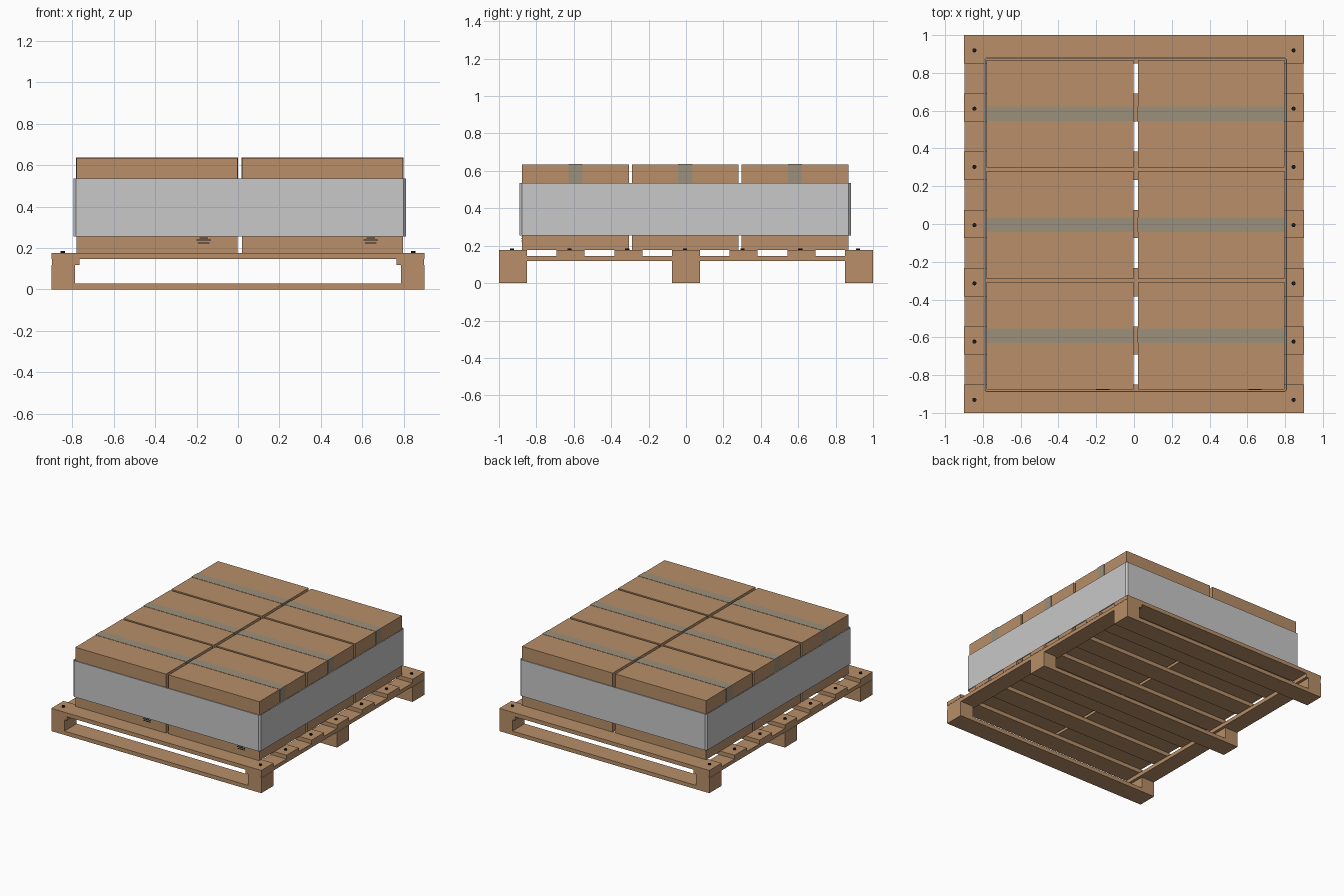
import bpy, bmesh, math

if "Cube" in bpy.data.objects:
    bpy.data.objects.remove(bpy.data.objects["Cube"])


def material(name, rgb):
    m = bpy.data.materials.new(name)
    m.diffuse_color = (*rgb, 1)
    m.use_nodes = True
    m.node_tree.nodes["Principled BSDF"].inputs["Base Color"].default_value = m.diffuse_color
    return m


CARD = material("cardboard_and_wood", (0.48, 0.275, 0.14))
TAPE = material("packing_tape", (0.335, 0.28, 0.2))
WRAP = material("grey_wrap", (0.58, 0.58, 0.58))
DARK = material("dark_metal_and_ink", (0.012, 0.012, 0.012))


def finish(name, bm, mat):
    bmesh.ops.recalc_face_normals(bm, faces=bm.faces)
    me = bpy.data.meshes.new(name)
    bm.to_mesh(me)
    bm.free()
    me.materials.append(mat)
    ob = bpy.data.objects.new(name, me)
    bpy.context.collection.objects.link(ob)
    return ob


def box(name, x0, x1, y0, y1, z0, z1, mat=CARD):
    bm = bmesh.new()
    bmesh.ops.create_cube(bm, size=1)
    for v in bm.verts:
        v.co = (x1 if v.co.x > 0 else x0,
                y1 if v.co.y > 0 else y0,
                z1 if v.co.z > 0 else z0)
    return finish(name, bm, mat)


# Pallet: bottom runners and end blocks
for y in (-0.925, 0, 0.925):
    box("bottom_runner", -0.9, 0.9, y - 0.075, y + 0.075, 0, 0.03)
    for s in (-1, 1):
        a, b = sorted((s * 0.787, s * 0.9))
        box("pallet_block", a, b, y - 0.075, y + 0.075, 0.03, 0.117)

# Pallet: side stringers
for s in (-1, 1):
    a, b = sorted((s * 0.765, s * 0.898))
    box("side_stringer", a, b, -1, 1, 0.117, 0.146)

# Pallet: seven deck boards with a nail at each end
for i in range(7):
    y = -0.925 + i * 0.925 / 3
    box("deck_board", -0.9, 0.9, y - 0.075, y + 0.075, 0.146, 0.176)
    for x in (-0.845, 0.845):
        bm = bmesh.new()
        bmesh.ops.create_cone(bm, cap_ends=True, segments=10, radius1=0.011,
                              radius2=0.011, depth=0.012)
        bmesh.ops.translate(bm, verts=bm.verts, vec=(x, y - 0.006, 0.179))
        finish("nail", bm, DARK)

# Cartons with a band of tape folded over the top and both ends
TOP, BASE, T = 0.634, 0.177, 0.002
for x0, x1 in ((-0.78, -0.003), (0.02, 0.797)):
    for y0 in (-0.877, -0.29, 0.298):
        y1 = y0 + 0.571
        yc = (y0 + y1) / 2
        box("carton", x0, x1, y0, y1, BASE, TOP)
        lo, hi = yc - 0.038, yc + 0.038
        box("tape_top", x0 - T, x1 + T, lo, hi, TOP, TOP + T, TAPE)
        box("tape_left_end", x0 - T, x0, lo, hi, 0.5, TOP, TAPE)
        box("tape_right_end", x1, x1 + T, lo, hi, 0.5, TOP, TAPE)

# Printed marks peeking out below the wrap on the front cartons
for x in (-0.165, 0.64):
    for z, half in ((0.248, 0.02), (0.238, 0.035), (0.225, 0.028)):
        box("printed_mark", x - half, x + half, -0.879, -0.877,
            z - 0.0025, z + 0.0025, DARK)

# Wrap: open band with chamfered corners
def outline(g, c):
    x0, x1, y0, y1 = -0.783 - g, 0.80 + g, -0.88 - g, 0.872 + g
    return [(x0 + c, y0), (x1 - c, y0), (x1, y0 + c), (x1, y1 - c),
            (x1 - c, y1), (x0 + c, y1), (x0, y1 - c), (x0, y0 + c)]


bm = bmesh.new()
rings = [[bm.verts.new((x, y, z)) for x, y in outline(g, c)]
         for g, c, z in ((0.010, 0.012, 0.255), (0.010, 0.012, 0.535),
                         (0.004, 0.006, 0.535), (0.004, 0.006, 0.255))]
for r in range(4):
    p, q = rings[r], rings[(r + 1) % 4]
    for i in range(8):
        j = (i + 1) % 8
        bm.faces.new((p[i], p[j], q[j], q[i]))
finish("wrap_band", bm, WRAP)
